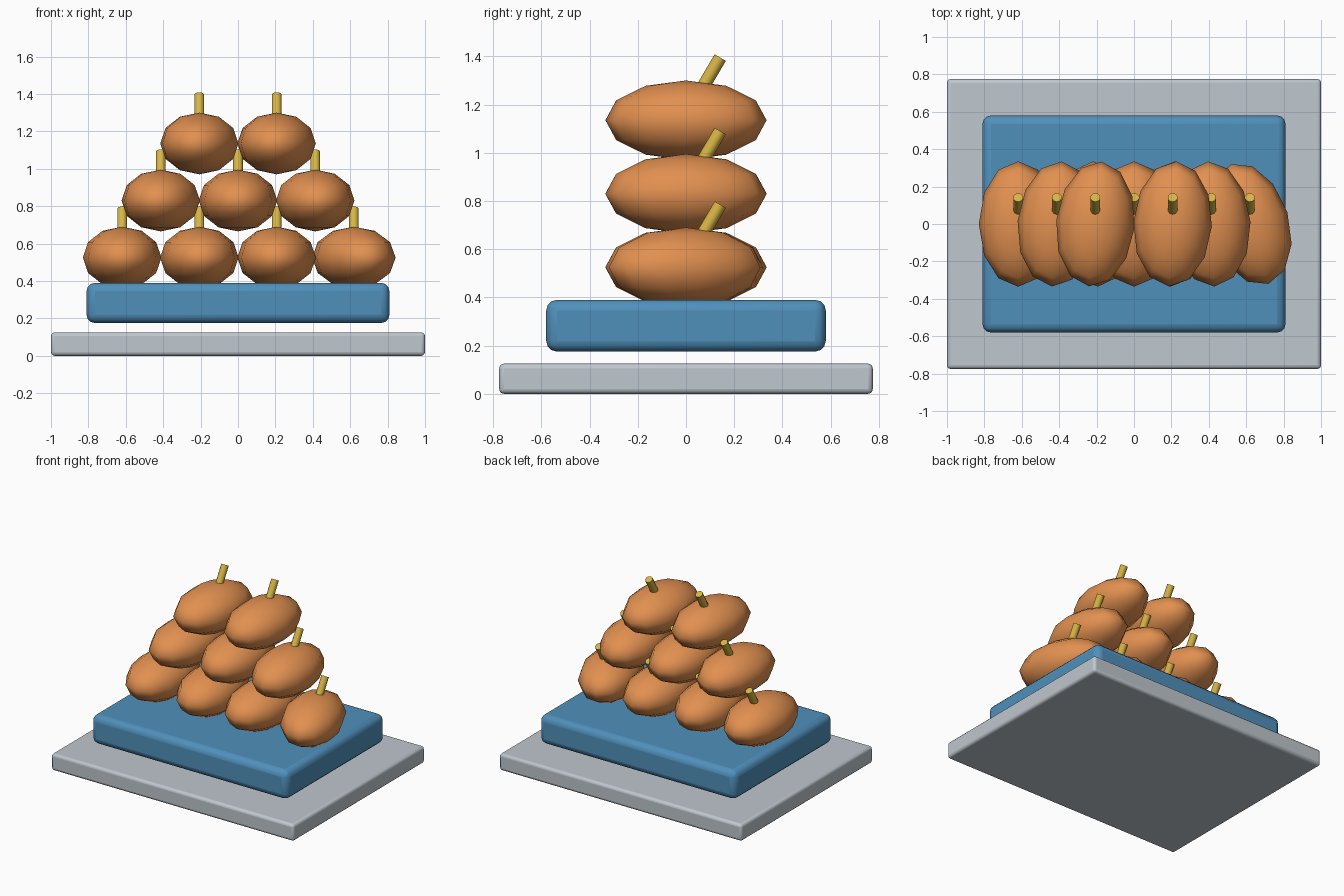
import bpy
import math
from mathutils import Vector

cube = bpy.data.objects.get("Cube")
if cube:
    bpy.data.objects.remove(cube, do_unlink=True)


def material(name, rgb):
    mat = bpy.data.materials.new(name)
    mat.use_nodes = True
    mat.diffuse_color = (*rgb, 1)
    mat.node_tree.nodes["Principled BSDF"].inputs["Base Color"].default_value = (*rgb, 1)
    return mat


GREY = material("pale grey", (0.52, 0.57, 0.62))
BLUE = material("blue", (0.08, 0.28, 0.50))
ORANGE = material("orange", (0.76, 0.28, 0.08))
YELLOW = material("straw yellow", (0.68, 0.46, 0.06))


def slab(name, size, bottom, bevel, mat):
    """Rounded box resting at the given height."""
    bpy.ops.mesh.primitive_cube_add(size=1, location=(0, 0, bottom + size[2] / 2))
    obj = bpy.context.object
    obj.name = name
    obj.scale = size
    bpy.ops.object.transform_apply(location=False, rotation=False, scale=True)
    mod = obj.modifiers.new("rounded edges", "BEVEL")
    mod.width = bevel
    mod.segments = 3
    obj.data.materials.append(mat)
    bpy.ops.object.shade_smooth_by_angle(angle=math.radians(35))


def fruit(name, x, z, turn):
    """Faceted egg shape lying front to back."""
    bpy.ops.mesh.primitive_uv_sphere_add(segments=12, ring_count=6, radius=1,
                                         location=(x, 0, z), rotation=(0, 0, turn))
    obj = bpy.context.object
    obj.name = name
    obj.scale = (0.21, 0.335, 0.165)
    obj.data.materials.append(ORANGE)
    bpy.ops.object.shade_smooth()


def stem(name, x, z):
    """Short stick leaning towards the back."""
    lean, length = 0.53, 0.22
    axis = Vector((0, math.sin(lean), math.cos(lean)))
    top = Vector((x, 0.142, z + 0.26))
    bpy.ops.mesh.primitive_cylinder_add(vertices=10, radius=0.027, depth=length,
                                        location=top - axis * length / 2,
                                        rotation=(-lean, 0, 0))
    obj = bpy.context.object
    obj.name = name
    obj.data.materials.append(YELLOW)
    bpy.ops.object.shade_smooth_by_angle(angle=math.radians(40))


# Base plate and the raised block floating just above it
slab("base_plate", (2, 1.55, 0.125), 0, 0.02, GREY)
slab("display_block", (1.62, 1.16, 0.215), 0.175, 0.045, BLUE)

# Three stacked rows of fruit, each slightly turned
SPACING = 0.413
ROWS = [(0, 0.04, -0.04, 0.3), (-0.08, 0, 0.05), (-0.1, -0.06)]
for level, turns in enumerate(ROWS):
    z = 0.525 + 0.305 * level
    for i, turn in enumerate(turns):
        x = (i - (len(turns) - 1) / 2) * SPACING
        fruit(f"fruit_{level}_{i}", x, z, turn)
        stem(f"stem_{level}_{i}", x, z)
